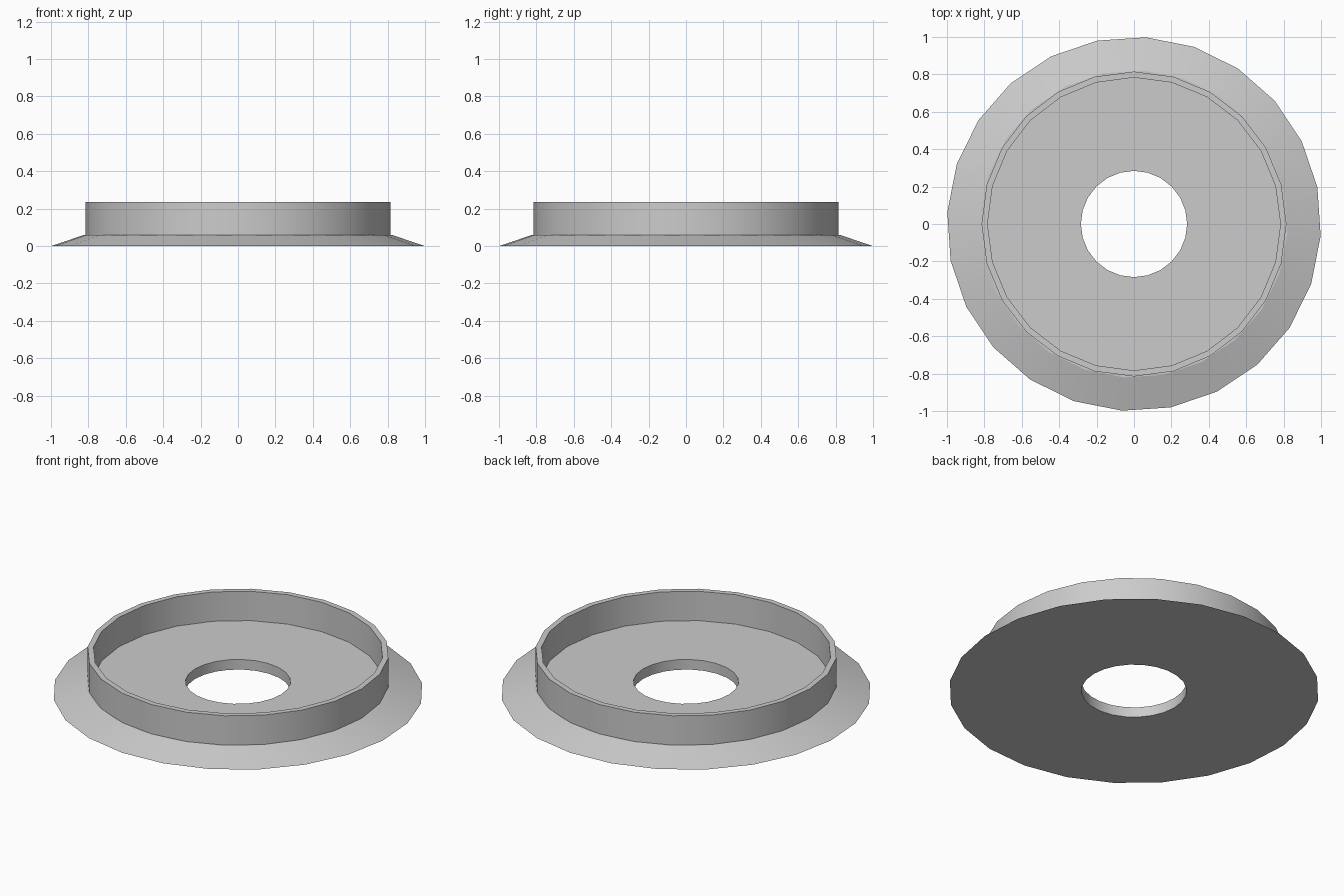
import bpy, bmesh
from math import sin, cos, radians, tau

SIDES = 24

old = bpy.data.objects.get("Cube")
if old:
    bpy.data.objects.remove(old, do_unlink=True)

grey = bpy.data.materials.new("plain grey")
grey.use_nodes = True
colour = (0.6, 0.6, 0.6, 1)
grey.diffuse_color = colour
grey.node_tree.nodes["Principled BSDF"].inputs["Base Color"].default_value = colour


def lathe(name, profile, closed):
    """Spin (radius, height, starting angle) points round the z axis."""
    bm = bmesh.new()
    rings = []
    for r, z, turn in profile:
        angles = [tau * i / SIDES + radians(turn) for i in range(SIDES)]
        rings.append([bm.verts.new((r * cos(a), r * sin(a), z)) for a in angles])
    pairs = list(zip(rings, rings[1:]))
    if closed:
        pairs.append((rings[-1], rings[0]))
    for low, high in pairs:
        for i in range(SIDES):
            j = (i + 1) % SIDES
            bm.faces.new((low[i], low[j], high[j], high[i]))
    mesh = bpy.data.meshes.new(name)
    bm.to_mesh(mesh)
    bm.free()
    mesh.materials.append(grey)
    obj = bpy.data.objects.new(name, mesh)
    bpy.context.collection.objects.link(obj)
    bpy.ops.object.select_all(action="DESELECT")
    obj.select_set(True)
    bpy.context.view_layer.objects.active = obj
    bpy.ops.object.shade_smooth_by_angle(angle=radians(16))
    return obj


# Flat disc with a bevelled skirt and a round centre hole
HOLE, SKIRT, TOP = 0.284, 11.3, 0.06
lathe("base_flange", [(HOLE, 0, 0), (1.0, 0, SKIRT),
                      (0.822, TOP, SKIRT), (HOLE, TOP, 0)], True)

# Upright wall standing on the disc
lathe("rim_wall", [(0.815, TOP, 0), (0.815, 0.235, 0),
                   (0.783, 0.235, 0), (0.783, TOP, 0)], False)
